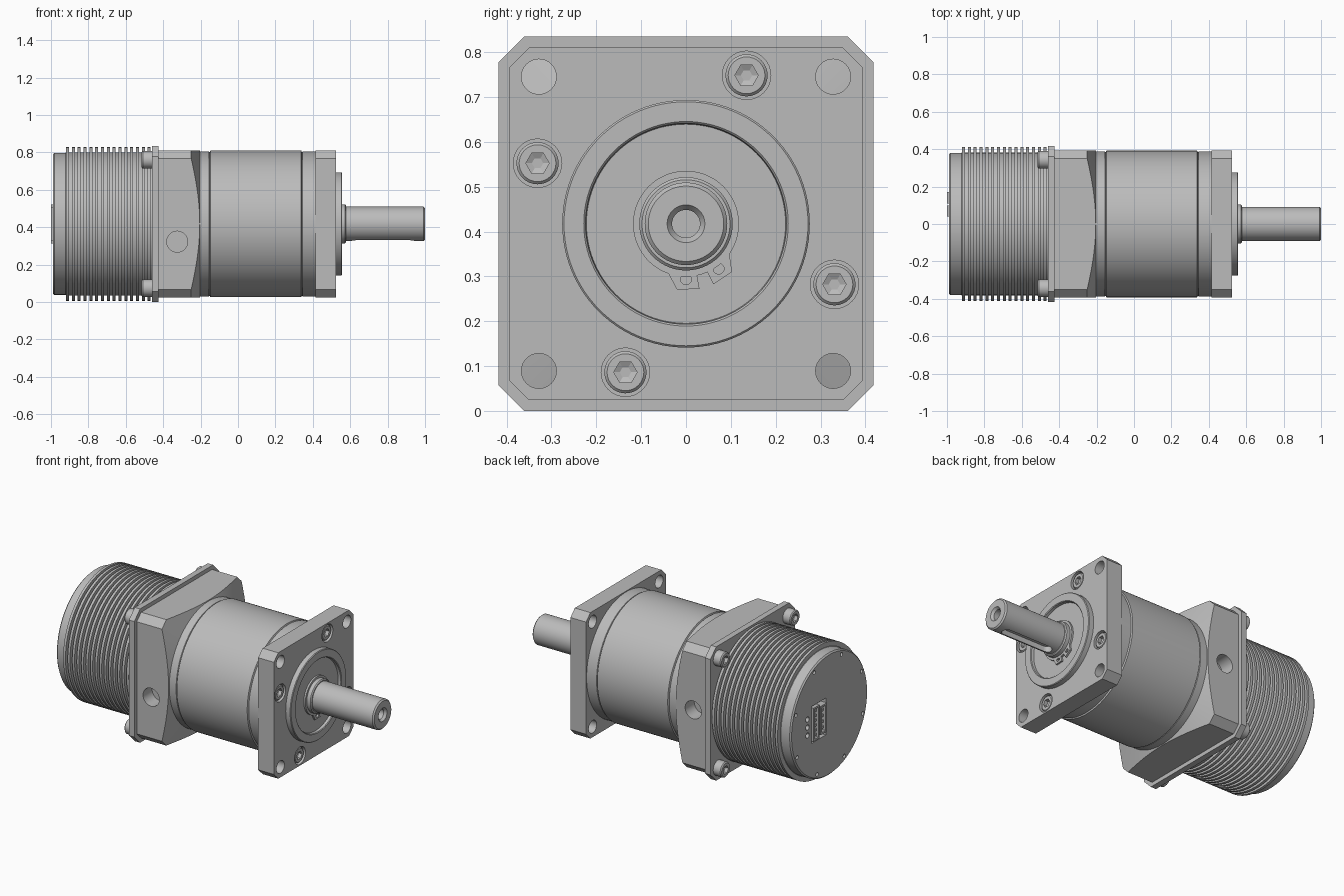
import bpy, bmesh, math
from mathutils import Matrix, Vector

if "Cube" in bpy.data.objects:
    bpy.data.objects.remove(bpy.data.objects["Cube"], do_unlink=True)

AXIS = 0.4175          # height of the shaft axis
steel = bpy.data.materials.new("grey metal")
steel.use_nodes = True
grey = (0.5, 0.5, 0.5, 1)
steel.diffuse_color = grey
steel.node_tree.nodes["Principled BSDF"].inputs["Base Color"].default_value = grey


def finish(name, bm):
    bmesh.ops.recalc_face_normals(bm, faces=bm.faces)
    mesh = bpy.data.meshes.new(name)
    bm.to_mesh(mesh)
    bm.free()
    mesh.materials.append(steel)
    ob = bpy.data.objects.new(name, mesh)
    bpy.context.collection.objects.link(ob)
    return ob


def lathe(name, profile, y=0, z=0, sides=96):
    """Spin (x, radius) points about the x axis; end points are capped."""
    bm = bmesh.new()
    rings = []
    for x, r in profile:
        rings.append([bm.verts.new((x, y + r * math.cos(a), AXIS + z + r * math.sin(a)))
                      for a in (math.tau * i / sides for i in range(sides))])
    for a, b in zip(rings, rings[1:]):
        for i in range(sides):
            j = (i + 1) % sides
            bm.faces.new((a[i], a[j], b[j], b[i]))
    bm.faces.new(rings[0])
    bm.faces.new(rings[-1])
    return finish(name, bm)


def prism(name, outline, x0, x1):
    """Extrude a (y, z) outline, measured from the axis, along x."""
    bm = bmesh.new()
    face = bm.faces.new([bm.verts.new((x0, y, AXIS + z)) for y, z in outline])
    new = bmesh.ops.extrude_face_region(bm, geom=[face])["geom"]
    bmesh.ops.translate(bm, vec=(x1 - x0, 0, 0),
                        verts=[v for v in new if isinstance(v, bmesh.types.BMVert)])
    return finish(name, bm)


def box(name, x0, x1, y0, y1, z0, z1):
    return prism(name, [(y0, z0), (y1, z0), (y1, z1), (y0, z1)], x0, x1)


def chamfered_square(h, c):
    k = h - c
    return [(-k, -h), (k, -h), (h, -k), (h, k), (k, h), (-k, h), (-h, k), (-h, -k)]


def boolean(ob, tools, op="DIFFERENCE"):
    for tool in tools:
        mod = ob.modifiers.new("cut", "BOOLEAN")
        mod.operation, mod.object, mod.solver = op, tool, "EXACT"
        bpy.context.view_layer.objects.active = ob
        bpy.ops.object.modifier_apply(modifier=mod.name)
        bpy.data.objects.remove(tool, do_unlink=True)


def hole(x0, x1, y, z, r, sides=32):
    return lathe("cutter", [(x0, r), (x1, r)], y, z, sides)


def turned(points, i):
    """Rotate a (y, z) point by i quarter turns."""
    y, z = points
    for _ in range(i):
        y, z = -z, y
    return y, z


# Finned motor housing with a plain end cap
profile = [(-0.99, 0.372), (-0.982, 0.38), (-0.922, 0.38)]
fins, start, pitch = 15, -0.92, 0.0312
for i in range(fins):
    x = start + i * pitch
    profile += [(x, 0.382), (x, 0.411), (x + 0.016, 0.411), (x + 0.016, 0.382)]
profile.append((-0.45, 0.382))
motor = lathe("motor_housing", profile)
rim = [hole(-1.05, -0.97, 0.35 * math.cos(a), 0.35 * math.sin(a), 0.012, 16)
       for a in (math.radians(d) for d in range(20, 380, 45))]
ports = [hole(-1.05, -0.97, 0.215, z, 0.016, 16) for z in (-0.05, 0, 0.05)]
pocket = box("cutter", -1.05, -0.96, 0.035, 0.175, -0.115, 0.115)
boolean(motor, rim + ports + [pocket])

# Rear connectors sitting in the pocket
for name, y0, y1, z0, z1, pins in (("signal_connector", 0.11, 0.17, -0.105, 0.105, 6),
                                   ("power_connector", 0.04, 0.10, -0.09, 0.09, 4)):
    shell = box(name, -1.0, -0.955, y0, y1, z0, z1)
    boolean(shell, [box("cutter", -1.1, -0.972, y0 + 0.012, y1 - 0.012, z0 + 0.012, z1 - 0.012)])
    step = (z1 - z0) / (pins + 1)
    for i in range(pins):
        z, y = z0 + step * (i + 1), (y0 + y1) / 2
        box(name + "_pin", -0.992, -0.965, y - 0.012, y + 0.012, z - 0.007, z + 0.007)

# Motor mounting plate
prism("motor_plate", chamfered_square(0.4175, 0.057), -0.461, -0.424)

# Square adapter whose front edge is turned to a shallow cone
adapter = prism("gearbox_adapter", chamfered_square(0.393, 0.043), -0.426, -0.15)
cone = lathe("cutter", [(-0.6, 0.7), (-0.31, 0.7), (-0.2, 0.38), (-0.15, 0.38)], sides=128)
boolean(adapter, [cone], "INTERSECT")


def side_hole(y, z):
    ob = hole(-0.09, 0.09, 0, 0, 0.056, 40)
    ob.data.transform(Matrix.Translation((-0.325, y, AXIS + z))
                      @ Matrix.Rotation(math.pi / 2, 4, "Z")
                      @ Matrix.Translation((0, 0, -AXIS)))
    return ob


boolean(adapter, [side_hole(-0.393, -0.095), side_hole(0.393, 0)])

# Gearbox barrel with two seam grooves
lathe("gearbox_barrel", [(-0.21, 0.388), (-0.156, 0.388), (-0.152, 0.382), (-0.148, 0.392),
                         (0.338, 0.392), (0.342, 0.382), (0.346, 0.388), (0.42, 0.388)], sides=128)

# Front flange with corner holes and counterbores
flange = prism("front_flange", chamfered_square(0.393, 0.043), 0.415, 0.523)
corner, screw = (0.328, 0.328), (0.135, 0.331)
cutters = []
for i in range(4):
    cutters.append(hole(0.3, 0.6, *turned(corner, i), 0.039))
    cutters.append(hole(0.49, 0.6, *turned(screw, i), 0.054))
boolean(flange, cutters)


# Socket head screws
def cap_screw(name, base, top, y, z, r):
    s = 1 if top > base else -1
    head = lathe(name, [(base, r), (top - s * 0.006, r), (top, r - 0.006)], y, z, 32)
    boolean(head, [lathe("cutter", [(top + s * 0.02, 0.026), (top - s * 0.022, 0.026),
                                    (top - s * 0.032, 0.004)], y, z, 6)])


for i in range(4):
    cap_screw("flange_screw", 0.48, 0.518, *turned(screw, i), 0.047)
    cap_screw("motor_screw", -0.455, -0.515, *turned((0.343, 0.343), i), 0.047)

# Pilot boss with a recessed face
lathe("pilot_boss", [(0.515, 0.276), (0.553, 0.276), (0.557, 0.272), (0.557, 0.228),
                     (0.553, 0.224), (0.537, 0.222), (0.537, 0.05)])

# Retaining ring and its two eared ends
ring = lathe("retaining_ring", [(0.53, 0.118), (0.548, 0.118)])
for tilt in (0, math.radians(36)):
    c, s = math.cos(tilt), math.sin(tilt)
    ear = [(-0.045, -0.1), (-0.02, -0.147), (0.03, -0.145), (0.022, -0.1)]
    if tilt:
        ear = [(-y, z) for y, z in ear]
    place = lambda y, z: (y * c - z * s, y * s + z * c)
    lug = prism("ring_ear", [place(*p) for p in ear], 0.53, 0.548)
    boolean(lug, [hole(0.5, 0.6, *place(0, -0.124), 0.012, 20)])

# Output shaft with collar, centre bore and keyway
shaft = lathe("output_shaft", [(0.5, 0.104), (0.572, 0.104), (0.578, 0.098), (0.578, 0.092),
                               (0.992, 0.092), (1.0, 0.084), (1.0, 0.042),
                               (0.985, 0.031), (0.9, 0.031)])
bm = bmesh.new()
slot = []
for cx, turn in ((0.92, -math.pi / 2), (0.63, math.pi / 2)):
    slot += [(cx + 0.029 * math.cos(turn + math.pi * k / 10),
              0.029 * math.sin(turn + math.pi * k / 10)) for k in range(11)]
base = bm.faces.new([bm.verts.new((x, y, AXIS - 0.2)) for x, y in slot])
grown = bmesh.ops.extrude_face_region(bm, geom=[base])["geom"]
bmesh.ops.translate(bm, vec=(0, 0, 0.145),
                    verts=[v for v in grown if isinstance(v, bmesh.types.BMVert)])
boolean(shaft, [finish("cutter", bm)])

# Smooth the turned surfaces and keep edges crisp
for ob in bpy.context.scene.objects:
    if ob.type == "MESH":
        ob.select_set(True)
        bpy.context.view_layer.objects.active = ob
bpy.ops.object.shade_smooth_by_angle(angle=math.radians(25))
